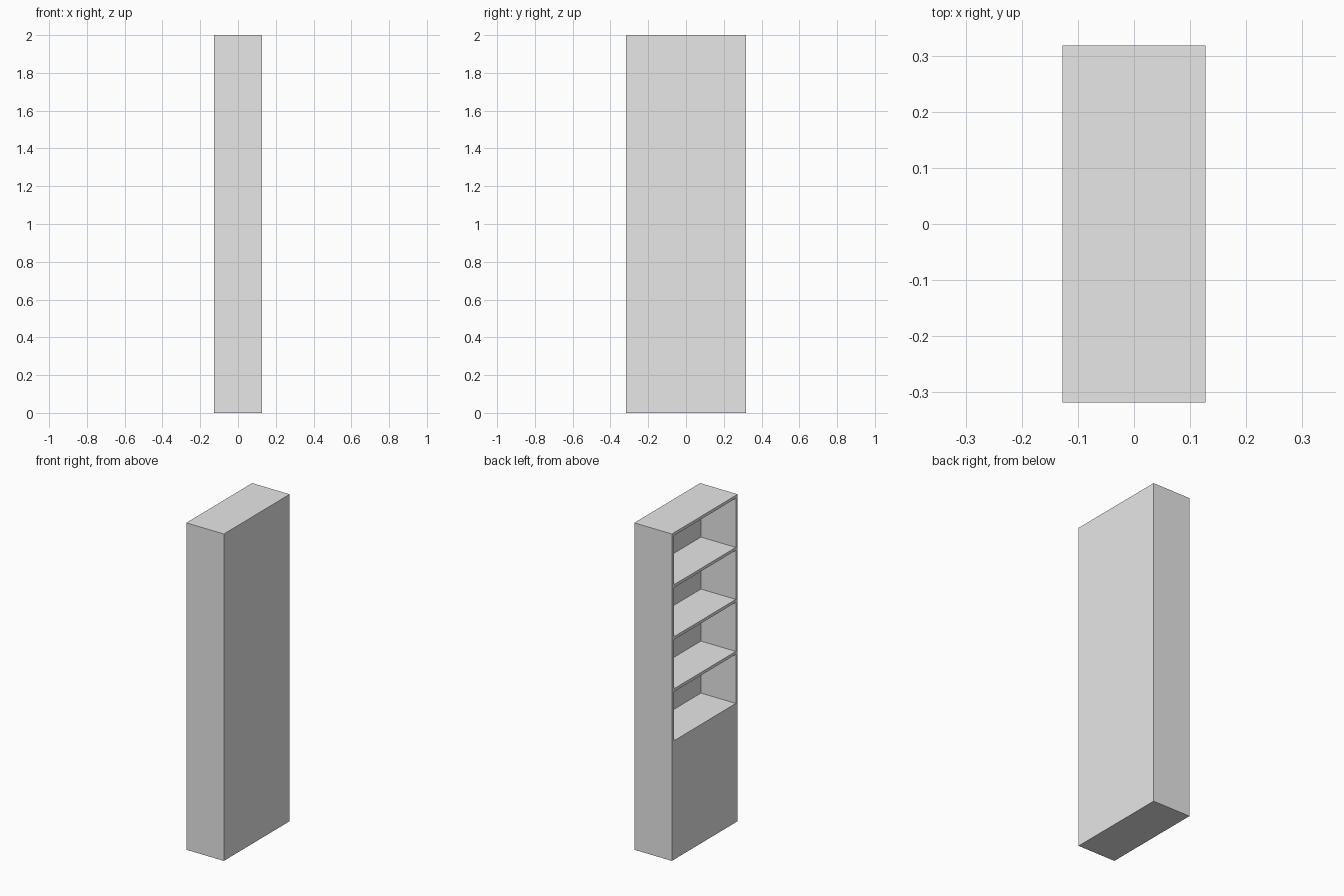
import bpy

cube = bpy.data.objects.get("Cube")
if cube:
    bpy.data.objects.remove(cube, do_unlink=True)

# Overall sizes
CM = 2 / 220
W, D, H = 28 * CM, 70 * CM, 220 * CM
BOARD = 2 * CM
BASE_TOP = 80 * CM
PITCH = 35 * CM

grey = bpy.data.materials.new("light grey")
grey.use_nodes = True
grey.diffuse_color = (0.8, 0.8, 0.8, 1)
grey.node_tree.nodes["Principled BSDF"].inputs["Base Color"].default_value = (0.8, 0.8, 0.8, 1)


def box(name, low, high):
    """Box spanning two opposite corners."""
    centre = [(a + b) / 2 for a, b in zip(low, high)]
    bpy.ops.mesh.primitive_cube_add(size=1, location=centre)
    ob = bpy.context.object
    ob.name = name
    ob.scale = [b - a for a, b in zip(low, high)]
    bpy.ops.object.transform_apply(location=False, rotation=False, scale=True)
    ob.data.materials.append(grey)
    return ob


x0, x1 = -W / 2, W / 2
inner_x = x1 - BOARD
inner_y = D / 2 - BOARD

# Carcass: two full-height sides, a back panel and a top board
box("front_side_panel", (x0, -D / 2, 0), (x1, -inner_y, H))
box("rear_side_panel", (x0, inner_y, 0), (x1, D / 2, H))
box("back_panel", (inner_x, -inner_y, 0), (x1, inner_y, H))
box("top_board", (x0, -inner_y, H - BOARD), (inner_x, inner_y, H))

# Closed lower cabinet
box("lower_cabinet", (x0, -inner_y, 0), (inner_x, inner_y, BASE_TOP))

# Evenly spaced open shelves
for i in range(1, 4):
    z = BASE_TOP + i * PITCH
    box(f"shelf_{i}", (x0, -inner_y, z - BOARD), (inner_x, inner_y, z))
